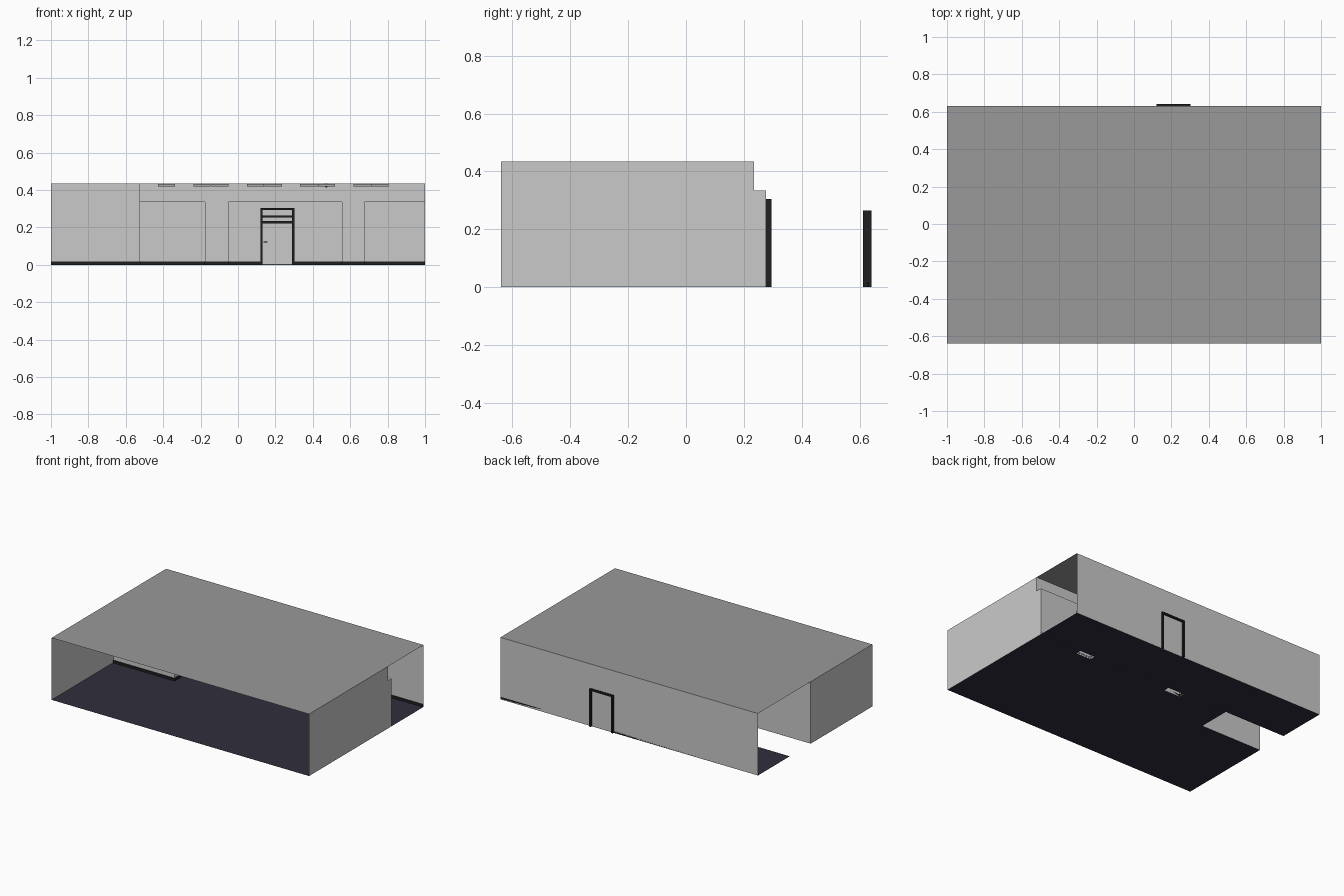
import bpy

if "Cube" in bpy.data.objects:
    bpy.data.objects.remove(bpy.data.objects["Cube"], do_unlink=True)


def material(name, color):
    m = bpy.data.materials.new(name)
    m.use_nodes = True
    m.diffuse_color = (*color, 1)
    m.node_tree.nodes["Principled BSDF"].inputs["Base Color"].default_value = (*color, 1)
    return m


WALL = material("light grey paint", (0.59, 0.59, 0.59))
CEILING = material("mid grey ceiling", (0.32, 0.32, 0.32))
FLOOR = material("dark violet floor", (0.03, 0.027, 0.046))
TRIM = material("black trim", (0.014, 0.014, 0.014))
LAMP = material("lamp grey", (0.4, 0.4, 0.4))


def mesh_object(name, verts, faces, mat):
    me = bpy.data.meshes.new(name)
    me.from_pydata(verts, [], faces)
    me.materials.append(mat)
    ob = bpy.data.objects.new(name, me)
    bpy.context.collection.objects.link(ob)
    return ob


def sheets(name, rects, z, mat):
    """Horizontal rectangles (x0, x1, y0, y1) at one height."""
    verts, faces = [], []
    for x0, x1, y0, y1 in rects:
        n = len(verts)
        verts += [(x0, y0, z), (x1, y0, z), (x1, y1, z), (x0, y1, z)]
        faces.append(range(n, n + 4))
    return mesh_object(name, verts, [tuple(f) for f in faces], mat)


def wall(name, path, z0, z1, mat=WALL, thick=0):
    """Upright sheet along a plan path, optionally thickened toward the room."""
    verts = [(x, y, z) for x, y in path for z in (z0, z1)]
    faces = [(2 * i, 2 * i + 2, 2 * i + 3, 2 * i + 1) for i in range(len(path) - 1)]
    ob = mesh_object(name, verts, faces, mat)
    if thick:
        mod = ob.modifiers.new("Thickness", "SOLIDIFY")
        mod.thickness, mod.offset, mod.use_even_offset = thick, 1, True
    return ob


def box(name, x0, x1, y0, y1, z0, z1, mat):
    bpy.ops.mesh.primitive_cube_add(size=1, location=((x0 + x1) / 2, (y0 + y1) / 2, (z0 + z1) / 2))
    ob = bpy.context.object
    ob.name = name
    ob.scale = (x1 - x0, y1 - y0, z1 - z0)
    ob.data.materials.append(mat)
    return ob


def door_frame(name, y0, y1, top, bar=0.012):
    box(name + "_left_post", D1 - bar, D1, y0, y1, 0, top, TRIM)
    box(name + "_right_post", D0, D0 + bar, y0, y1, 0, top, TRIM)
    box(name + "_head", D0, D1, y0, y1, top - bar, top, TRIM)


# Main plan dimensions
FRONT, BACK, TOP = -0.64, 0.63, 0.435
STEP_X, STEP_Y = -0.525, 0.045     # blank block beside the room
FACE, RECESS, SOFFIT = 0.235, 0.277, 0.335
D0, D1 = 0.12, 0.302               # door sides
BAYS = [(STEP_X, -0.177), (-0.052, 0.557), (0.675, 1)]

# Ceiling and floor, leaving the hollow block and pillars open
sheets("ceiling", [(-1, 1, FRONT, BACK)], TOP, CEILING)
sheets("floor", [(-1, 1, FRONT, STEP_Y), (STEP_X, 1, STEP_Y, FACE), (-1, 1, RECESS, BACK)]
       + [(a, b, FACE, RECESS) for a, b in BAYS], 0, FLOOR)

# Outer walls
wall("right_wall", [(-1, FRONT), (-1, STEP_Y)], 0, TOP)
wall("left_wall", [(1, FRONT), (1, FACE)], 0, TOP)
wall("left_wall_end", [(1, FACE), (1, RECESS)], 0, SOFFIT)
wall("back_wall", [(-1, BACK), (1, BACK)], 0, TOP)

# Inner wall: upper band, recessed bays and pillars
start = [(-1, STEP_Y), (STEP_X, STEP_Y)]
wall("upper_inner_wall", start + [(STEP_X, FACE), (1, FACE)], SOFFIT, TOP)
before_door = start + [(STEP_X, RECESS), (BAYS[0][1], RECESS), (BAYS[0][1], FACE),
                       (BAYS[1][0], FACE), (BAYS[1][0], RECESS), (D0, RECESS)]
after_door = [(D1, RECESS), (BAYS[1][1], RECESS), (BAYS[1][1], FACE),
              (BAYS[2][0], FACE), (BAYS[2][0], RECESS), (1, RECESS)]
wall("lower_inner_wall_right", before_door, 0, SOFFIT)
wall("lower_inner_wall_left", after_door, 0, SOFFIT)
wall("wall_over_door", [(D0, RECESS), (D1, RECESS)], 0.3, SOFFIT)
sheets("bay_soffits", [(a, b, FACE, RECESS) for a, b in BAYS], SOFFIT, WALL)

# Skirting on the inner wall and the corridor wall
for side, path in (("right", before_door), ("left", after_door)):
    wall("inner_skirting_" + side, path, 0, 0.018, TRIM, 0.005)
wall("corridor_skirting_right", [(-1, BACK), (D0, BACK)], 0, 0.018, TRIM, 0.005)
wall("corridor_skirting_left", [(D1, BACK), (1, BACK)], 0, 0.018, TRIM, 0.005)

# Inner door with an open transom, and the outer door
door_frame("inner_door", 0.265, 0.295, 0.305)
box("inner_door_transom", D0, D1, 0.265, 0.295, 0.221, 0.234, TRIM)
box("inner_door_leaf", D0 + 0.012, D1 - 0.012, 0.277, 0.285, 0.002, 0.221, WALL)
box("inner_door_handle", 0.136, 0.158, 0.268, 0.272, 0.119, 0.124, TRIM)
box("inner_door_handle_stem", 0.136, 0.14, 0.27, 0.278, 0.119, 0.124, TRIM)
door_frame("outer_door", 0.612, 0.642, 0.265)

# Staggered rows of ceiling lamps
for row, y in enumerate((-0.45, -0.2, 0.05)):
    count, first = (4, -0.192) if row % 2 else (5, -0.382)
    for i in range(count):
        x = first + i * 0.285
        box("ceiling_lamp", x - 0.046, x + 0.046, y - 0.046, y + 0.046, 0.42, 0.432, LAMP)

# Small ceiling sensor
bpy.ops.mesh.primitive_cone_add(vertices=12, radius1=0.004, radius2=0.012, depth=0.02,
                                location=(0.472, -0.2, 0.424))
bpy.context.object.name = "ceiling_sensor"
bpy.context.object.data.materials.append(TRIM)
